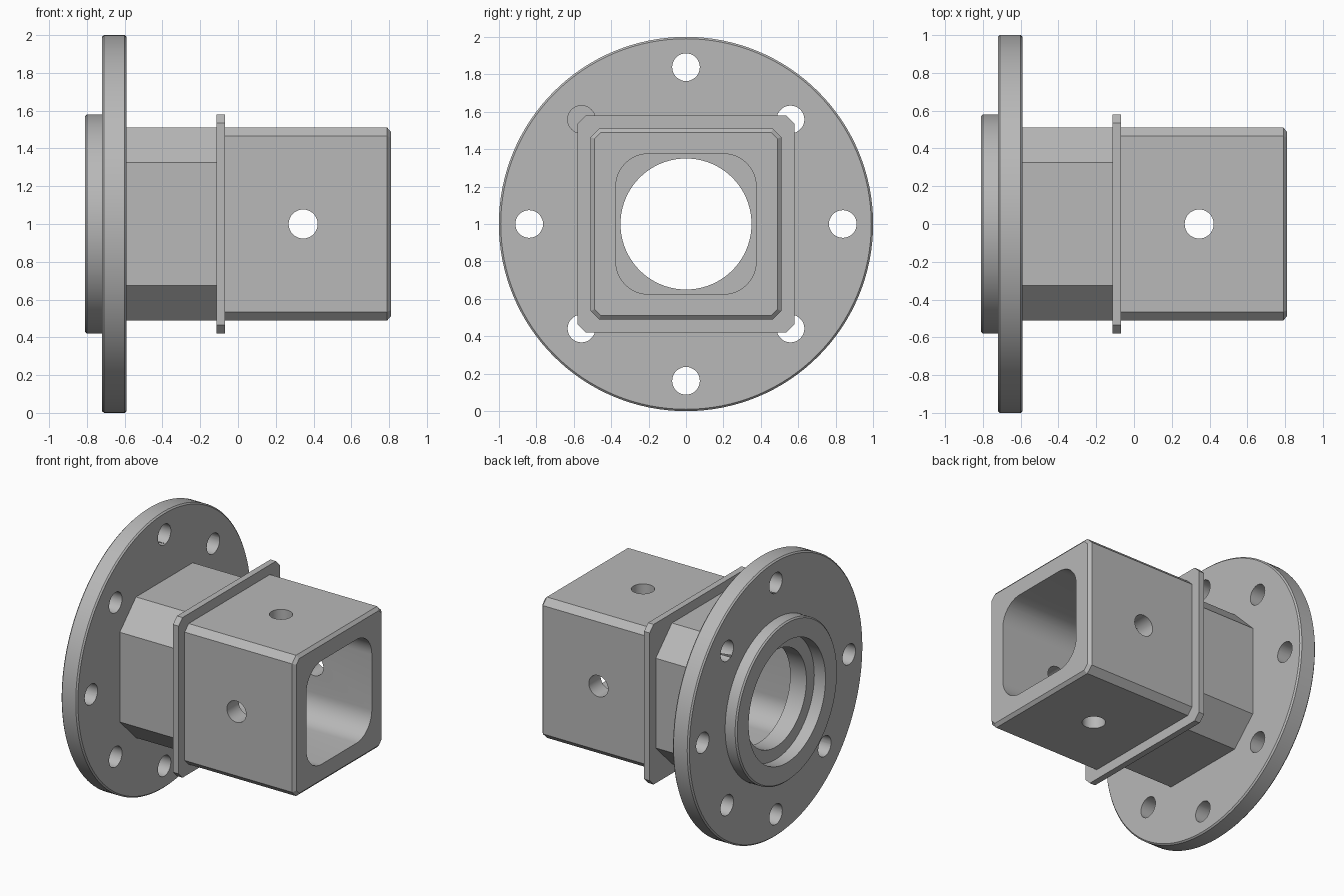
import bpy
import bmesh
from math import pi, sin, cos
from mathutils import Vector

if "Cube" in bpy.data.objects:
    bpy.data.objects.remove(bpy.data.objects["Cube"])

steel = bpy.data.materials.new("grey_steel")
steel.use_nodes = True
GREY = (0.48, 0.48, 0.48, 1)
steel.diffuse_color = GREY
steel.node_tree.nodes["Principled BSDF"].inputs["Base Color"].default_value = GREY
CENTRE = Vector((0, 0, 1))


def square(half, chamfer):
    """Square section with chamfered corners, as (y, z) points."""
    c = half - chamfer
    return [(half, -c), (half, c), (c, half), (-c, half),
            (-half, c), (-half, -c), (-c, -half), (c, -half)]


def round_square(half, radius, steps=12):
    """Square section with rounded corners."""
    c = half - radius
    pts = []
    for q, (sy, sz) in enumerate([(1, 1), (-1, 1), (-1, -1), (1, -1)]):
        for i in range(steps + 1):
            a = (q + i / steps) * pi / 2
            pts.append((sy * c + radius * cos(a), sz * c + radius * sin(a)))
    return pts


def circle(radius, n=128):
    return [(radius * cos(2 * pi * i / n), radius * sin(2 * pi * i / n)) for i in range(n)]


def loft(name, stations, axis="x", offset=(0, 0, 0), closed=False):
    """Solid through (position, section) stations; closed joins last to first."""
    bm = bmesh.new()
    rings = []
    for t, section in stations:
        order = {"x": lambda a, b: (t, a, b), "y": lambda a, b: (a, t, b),
                 "z": lambda a, b: (a, b, t)}[axis]
        rings.append([bm.verts.new(Vector(order(a, b)) + CENTRE + Vector(offset))
                      for a, b in section])
    pairs = list(zip(rings, rings[1:]))
    if closed:
        pairs.append((rings[-1], rings[0]))
    else:
        bm.faces.new(rings[0])
        bm.faces.new(rings[-1])
    for r, s in pairs:
        for i in range(len(r)):
            j = (i + 1) % len(r)
            bm.faces.new((r[i], r[j], s[j], s[i]))
    bmesh.ops.recalc_face_normals(bm, faces=bm.faces)
    mesh = bpy.data.meshes.new(name)
    bm.to_mesh(mesh)
    bm.free()
    mesh.materials.append(steel)
    obj = bpy.data.objects.new(name, mesh)
    bpy.context.collection.objects.link(obj)
    return obj


def activate(obj):
    bpy.ops.object.select_all(action="DESELECT")
    obj.select_set(True)
    bpy.context.view_layer.objects.active = obj


def cut(obj, cutters):
    """Subtract every cutter, then discard it."""
    activate(obj)
    for cutter in cutters:
        cutter.hide_render = True
        mod = obj.modifiers.new("cut", "BOOLEAN")
        mod.operation = "DIFFERENCE"
        mod.solver = "EXACT"
        mod.object = cutter
        bpy.ops.object.modifier_apply(modifier=mod.name)
        bpy.data.objects.remove(cutter)


def cavity():
    return loft("cavity_cutter", [(-1, round_square(0.375, 0.175)),
                                  (1, round_square(0.375, 0.175))])


# Flange plate with raised rear ring, counterbore and bore, turned in one piece
profile = [(-0.72, 0.35), (-0.72, 0.44), (-0.81, 0.44), (-0.81, 0.57), (-0.80, 0.58),
           (-0.72, 0.58), (-0.72, 0.99), (-0.71, 1.0), (-0.60, 1.0), (-0.59, 0.99),
           (-0.59, 0.35)]
flange = loft("flange", [(x, circle(r)) for x, r in profile], closed=True)

# Eight bolt holes, the diagonal ones slightly closer in
bolts = []
for i in range(8):
    reach = 0.79 if i % 2 else 0.838
    a = i * pi / 4
    bolts.append(loft("bolt_cutter", [(-0.9, circle(0.074, 32)), (-0.4, circle(0.074, 32))],
                      offset=(0, reach * cos(a), reach * sin(a))))
cut(flange, bolts)

# Octagonal neck
neck = loft("neck", [(-0.59, square(0.51, 0.185)), (-0.115, square(0.51, 0.185))])
cut(neck, [cavity()])

# Thin stop collar
collar = loft("collar", [(-0.115, square(0.58, 0.045)), (-0.07, square(0.58, 0.045))])
cut(collar, [cavity()])

# Square sleeve with chamfered mouth and crossed pin holes
sleeve = loft("sleeve", [(-0.07, square(0.51, 0.045)), (0.79, square(0.51, 0.045)),
                         (0.81, square(0.488, 0.032))])
pins = [loft("pin_cutter", [(-0.8, circle(0.077, 32)), (0.8, circle(0.077, 32))],
             axis=ax, offset=(0.345, 0, 0)) for ax in "yz"]
cut(sleeve, [cavity()] + pins)

for part in (flange, neck, collar, sleeve):
    activate(part)
    bpy.ops.object.shade_smooth_by_angle(angle=pi / 7)
